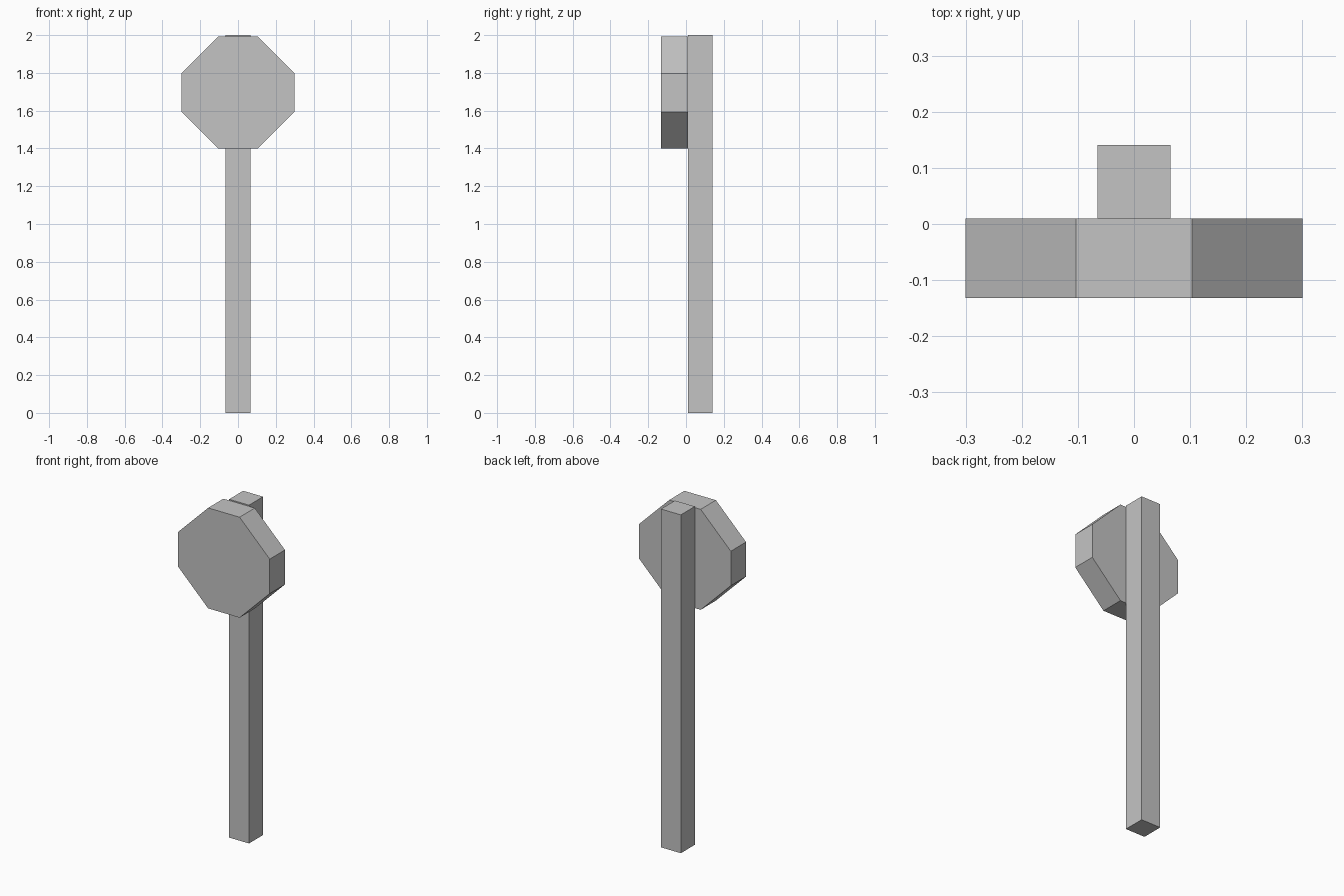
import bpy
import bmesh

cube = bpy.data.objects.get("Cube")
if cube:
    bpy.data.objects.remove(cube, do_unlink=True)

# Single flat grey
grey = bpy.data.materials.new("plain grey")
grey.use_nodes = True
colour = (0.55, 0.55, 0.55, 1)
grey.diffuse_color = colour
grey.node_tree.nodes["Principled BSDF"].inputs["Base Color"].default_value = colour


def extrude_profile(name, outline, y_front, y_back):
    """Solid made by pushing an x-z outline from y_front to y_back."""
    bm = bmesh.new()
    face = bm.faces.new([bm.verts.new((x, y_front, z)) for x, z in outline])
    result = bmesh.ops.extrude_face_region(bm, geom=[face], use_keep_orig=True)
    moved = [g for g in result["geom"] if isinstance(g, bmesh.types.BMVert)]
    bmesh.ops.translate(bm, verts=moved, vec=(0, y_back - y_front, 0))
    bmesh.ops.recalc_face_normals(bm, faces=bm.faces)
    mesh = bpy.data.meshes.new(name)
    bm.to_mesh(mesh)
    bm.free()
    mesh.materials.append(grey)
    obj = bpy.data.objects.new(name, mesh)
    bpy.context.collection.objects.link(obj)
    return obj


# Square post
w = 0.065
extrude_profile("post", [(-w, 0), (w, 0), (w, 2), (-w, 2)], 0.01, 0.141)

# Thick eight-sided sign plate
half, flat, centre = 0.3, 0.103, 1.696
quarter = [(flat, -half), (half, -flat)]
right_side = quarter + [(x, -z) for x, z in reversed(quarter)]
octagon = right_side + [(-x, z) for x, z in reversed(right_side)]
extrude_profile("sign_plate", [(x, centre + z * 0.99) for x, z in octagon], -0.132, 0.01)
